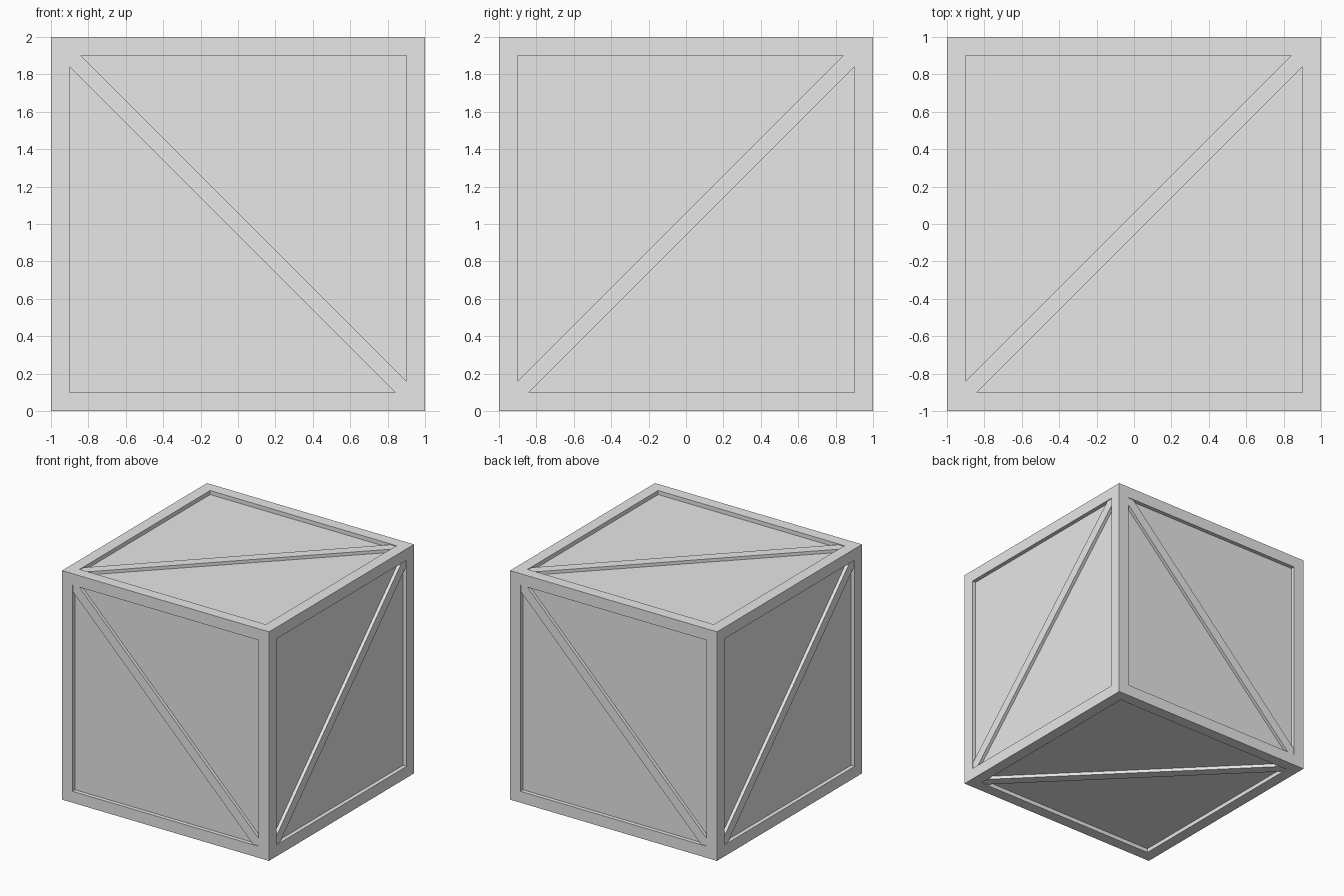
import bpy
import bmesh
from mathutils import Vector

default = bpy.data.objects.get("Cube")
if default:
    bpy.data.objects.remove(default, do_unlink=True)

HALF = 1.0        # half the crate's side
RIM = 0.1         # width of the frame boards
RECESS = 0.035    # depth of the panels
BRACE_DROP = 0.007  # brace sits just below the frame
CHAMFER = 0.06    # half of the brace's width along the frame edge

grey = bpy.data.materials.new("light_grey")
grey.use_nodes = True
colour = (0.8, 0.8, 0.8, 1)
grey.diffuse_color = colour
grey.node_tree.nodes["Principled BSDF"].inputs["Base Color"].default_value = colour


def finish(bm, name):
    bmesh.ops.recalc_face_normals(bm, faces=bm.faces[:])
    mesh = bpy.data.meshes.new(name)
    bm.to_mesh(mesh)
    bm.free()
    mesh.materials.append(grey)
    obj = bpy.data.objects.new(name, mesh)
    obj.location.z = HALF
    bpy.context.collection.objects.link(obj)
    return obj


# Crate body: a cube with a recessed panel on each face
bm = bmesh.new()
bmesh.ops.create_cube(bm, size=2 * HALF)
panels = bm.faces[:]
bmesh.ops.inset_individual(bm, faces=panels, thickness=RIM, use_even_offset=True)
normals = [f.normal.copy() for f in panels]
sunk = bmesh.ops.extrude_discrete_faces(bm, faces=panels)["faces"]
for face in sunk:
    centre = face.calc_center_median()
    normal = max(normals, key=lambda n: n.dot(centre))
    bmesh.ops.translate(bm, verts=face.verts[:], vec=normal * -RECESS)
finish(bm, "crate_body")


# Diagonal brace: a board with both ends cut to fit the frame corners
def brace(name, normal, u, v):
    n, u, v = Vector(normal), Vector(u), Vector(v)
    a = HALF - RIM
    b = a - CHAMFER
    outline = [(-a, -a), (-b, -a), (a, b), (a, a), (b, a), (-a, -b)]
    bottom = HALF - RECESS - 0.01
    top = HALF - BRACE_DROP
    bm = bmesh.new()
    face = bm.faces.new([bm.verts.new(u * s + v * t + n * bottom) for s, t in outline])
    result = bmesh.ops.extrude_face_region(bm, geom=[face])
    moved = [g for g in result["geom"] if isinstance(g, bmesh.types.BMVert)]
    bmesh.ops.translate(bm, verts=moved, vec=n * (top - bottom))
    finish(bm, name)


X, Y, Z = (1, 0, 0), (0, 1, 0), (0, 0, 1)
NX, NY, NZ = (-1, 0, 0), (0, -1, 0), (0, 0, -1)
brace("front_brace", NY, NX, Z)
brace("back_brace", Y, X, Z)
brace("right_brace", X, Y, Z)
brace("left_brace", NX, NY, Z)
brace("top_brace", Z, X, Y)
brace("bottom_brace", NZ, NX, Y)
